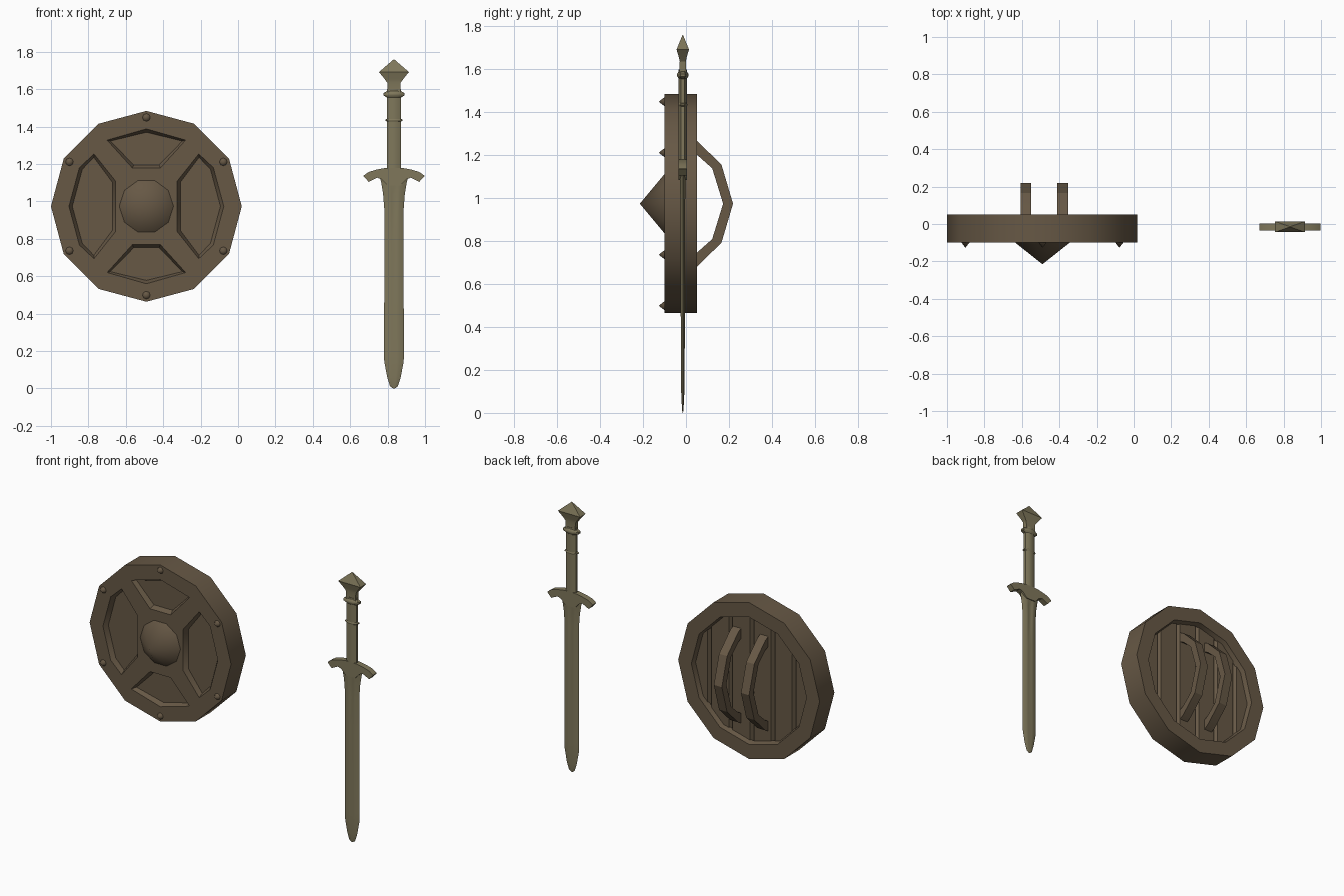
import bpy, bmesh, math
from math import sin, cos, radians, pi

if "Cube" in bpy.data.objects:
    bpy.data.objects.remove(bpy.data.objects["Cube"], do_unlink=True)


def material(name, rgb):
    m = bpy.data.materials.new(name)
    m.use_nodes = True
    m.diffuse_color = (*rgb, 1)
    m.node_tree.nodes["Principled BSDF"].inputs["Base Color"].default_value = (*rgb, 1)
    return m


brown = material("dull brown", (0.135, 0.098, 0.06))
bronze = material("olive bronze", (0.215, 0.187, 0.105))
SHIELD = (-0.49, 0, 0.974)
SWORD = (0.834, -0.015, 0)


def finish(name, bm, mat, loc, angle=35):
    bmesh.ops.remove_doubles(bm, verts=bm.verts, dist=1e-5)
    bmesh.ops.recalc_face_normals(bm, faces=bm.faces)
    me = bpy.data.meshes.new(name)
    bm.to_mesh(me)
    bm.free()
    me.materials.append(mat)
    me.shade_smooth()
    me.set_sharp_from_angle(angle=radians(angle))
    ob = bpy.data.objects.new(name, me)
    ob.location = loc
    bpy.context.collection.objects.link(ob)
    return ob


def ring(r, y, n=12):
    return [(r * cos(2 * pi * i / n), y, r * sin(2 * pi * i / n)) for i in range(n)]


def bridge(bm, a, b):
    for i in range(len(a)):
        j = (i + 1) % len(a)
        bm.faces.new((a[i], a[j], b[j], b[i]))


def loft(name, rings, mat, loc, angle=35):
    bm = bmesh.new()
    loops = [[bm.verts.new(p) for p in r] for r in rings]
    for a, b in zip(loops, loops[1:]):
        bridge(bm, a, b)
    bm.faces.new(loops[0])
    bm.faces.new(loops[-1])
    return finish(name, bm, mat, loc, angle)


def cone(name, r, tip, sides, loc, angle):
    bm = bmesh.new()
    base = [bm.verts.new(p) for p in ring(r, -0.10, sides)]
    apex = bm.verts.new((0, tip, 0))
    bm.faces.new(base)
    for i in range(sides):
        bm.faces.new((base[i - 1], base[i], apex))
    finish(name, bm, brown, loc, angle)


# Shield body: twelve-sided rim, flush cross and four recessed panels
bm = bmesh.new()
front, back, lip, seat = [[bm.verts.new(p) for p in ring(r, y)] for r, y in
                          ((0.51, -0.10), (0.51, 0.052), (0.415, 0.052), (0.403, 0.015))]
bridge(bm, front, back)
bridge(bm, back, lip)
bridge(bm, lip, seat)
edges = [bm.edges.get((front[i - 1], front[i])) for i in range(12)]
upper = [(0.21, 0.354), (0, 0.414), (-0.21, 0.354), (-0.075, 0.205), (0.075, 0.205)]
side = [(0.165, -0.135), (0.28, -0.28), (0.358, -0.207), (0.414, 0),
        (0.358, 0.207), (0.28, 0.28), (0.165, 0.135)]
panels = []
for shape in (upper, side):
    for s in (1, -1):
        f = bm.faces.new([bm.verts.new((s * x, -0.10, s * z)) for x, z in shape])
        f.normal_update()
        if f.normal.y > 0:
            f.normal_flip()
        panels.append(f)
        edges += f.edges
bmesh.ops.triangle_fill(bm, edges=edges, use_beauty=True, normal=(0, -1, 0))
bmesh.ops.inset_individual(bm, faces=panels, thickness=0.018, depth=-0.03)
finish("shield_body", bm, brown, SHIELD)

# Back boards: a disc scored by vertical grooves
bm = bmesh.new()
bm.faces.new([bm.verts.new(p) for p in reversed(ring(0.41, 0.022))])
grooves = [i * 0.152 for i in range(-2, 3)]
for g in grooves:
    for d in (-0.014, 0, 0.014):
        bmesh.ops.bisect_plane(bm, geom=bm.verts[:] + bm.edges[:] + bm.faces[:],
                               plane_co=(g + d, 0, 0), plane_no=(1, 0, 0))
for v in bm.verts:
    if any(abs(v.co.x - g) < 0.001 for g in grooves):
        v.co.y -= 0.02
boards = finish("back_boards", bm, brown, SHIELD)
if boards.data.polygons[0].normal.y < 0:
    boards.data.flip_normals()

# Pointed boss and six rim studs
cone("boss", 0.145, -0.215, 10, SHIELD, 60)
for i in range(6):
    a = radians(30 + 60 * i)
    cone("rim_stud", 0.021, -0.127, 8,
         (SHIELD[0] + 0.475 * cos(a), 0, SHIELD[2] + 0.475 * sin(a)), 60)

# Two bent arm straps
arc = [((0.0, 0.32), (0.0, 0.255)), ((0.052, 0.292), (0.052, 0.227)),
       ((0.165, 0.182), (0.122, 0.165)), ((0.219, 0), (0.173, 0))]
arc += [tuple((y, -z) for y, z in pair) for pair in reversed(arc[:-1])]
for name, x in (("right_strap", -0.089), ("left_strap", 0.107)):
    loft(name, [[(x - 0.029, *o), (x + 0.029, *o), (x + 0.029, *n), (x - 0.029, *n)]
                for o, n in arc], brown, SHIELD, 20)


def oval(w, d, z, n=8):
    k = 1 / cos(pi / n)
    return [(w * k * cos(2 * pi * (i + 0.5) / n), d * k * sin(2 * pi * (i + 0.5) / n), z)
            for i in range(n)]


def box(w, d, z):
    return [(-w, -d, z), (w, -d, z), (w, d, z), (-w, d, z)]


# Blade: ridged section with a short, shallow fuller near the guard
def blade_section(z, w, t, fuller):
    half = [(w, 0), (0.55 * w, t), (0.28 * w, t), (0.2 * w, t - fuller)]
    upper_half = half + [(-x, y) for x, y in reversed(half)]
    return [(x, y, z) for x, y in upper_half] + [(x, -y, z) for x, y in upper_half[-2:0:-1]]


blade = [(0, 0.004, 0.001, 0), (0.012, 0.021, 0.003, 0), (0.06, 0.036, 0.006, 0),
         (0.145, 0.052, 0.009, 0), (0.20, 0.053, 0.009, 0), (0.76, 0.051, 0.010, 0),
         (0.95, 0.051, 0.011, 0.002),
         (1.04, 0.058, 0.012, 0.002), (1.10, 0.068, 0.014, 0), (1.13, 0.075, 0.015, 0)]
loft("blade", [blade_section(*s) for s in blade], bronze, SWORD, 30)

# Drooping crossguard
half_guard = [(0.163, 1.138, 1.135), (0.135, 1.158, 1.105), (0.09, 1.171, 1.127),
              (0.065, 1.176, 1.118), (0.035, 1.18, 1.085)]
stations = half_guard + [(-x, t, b) for x, t, b in reversed(half_guard)]
loft("crossguard", [[(x, -0.019, t), (x, 0.019, t), (x, 0.019, b), (x, -0.019, b)]
                    for x, t, b in stations], bronze, SWORD, 25)

# Grip with its collars
loft("grip", [oval(0.037, 0.019, 1.17), oval(0.037, 0.019, 1.60)], bronze, SWORD, 50)
for name, z, h, w, d in (("upper_collar", 1.573, 0.018, 0.057, 0.026),
                         ("middle_collar", 1.435, 0.008, 0.046, 0.021)):
    loft(name, [oval(0.036, 0.018, z - h), oval(w, d, z - h / 3),
                oval(w, d, z + h / 3), oval(0.036, 0.018, z + h)], bronze, SWORD)

# Flared pommel ending in a low pyramid
loft("pommel", [box(0.034, 0.017, 1.58), box(0.036, 0.014, 1.635), box(0.05, 0.018, 1.655),
                box(0.08, 0.029, 1.692), box(0.001, 0.001, 1.76)], bronze, SWORD, 20)
